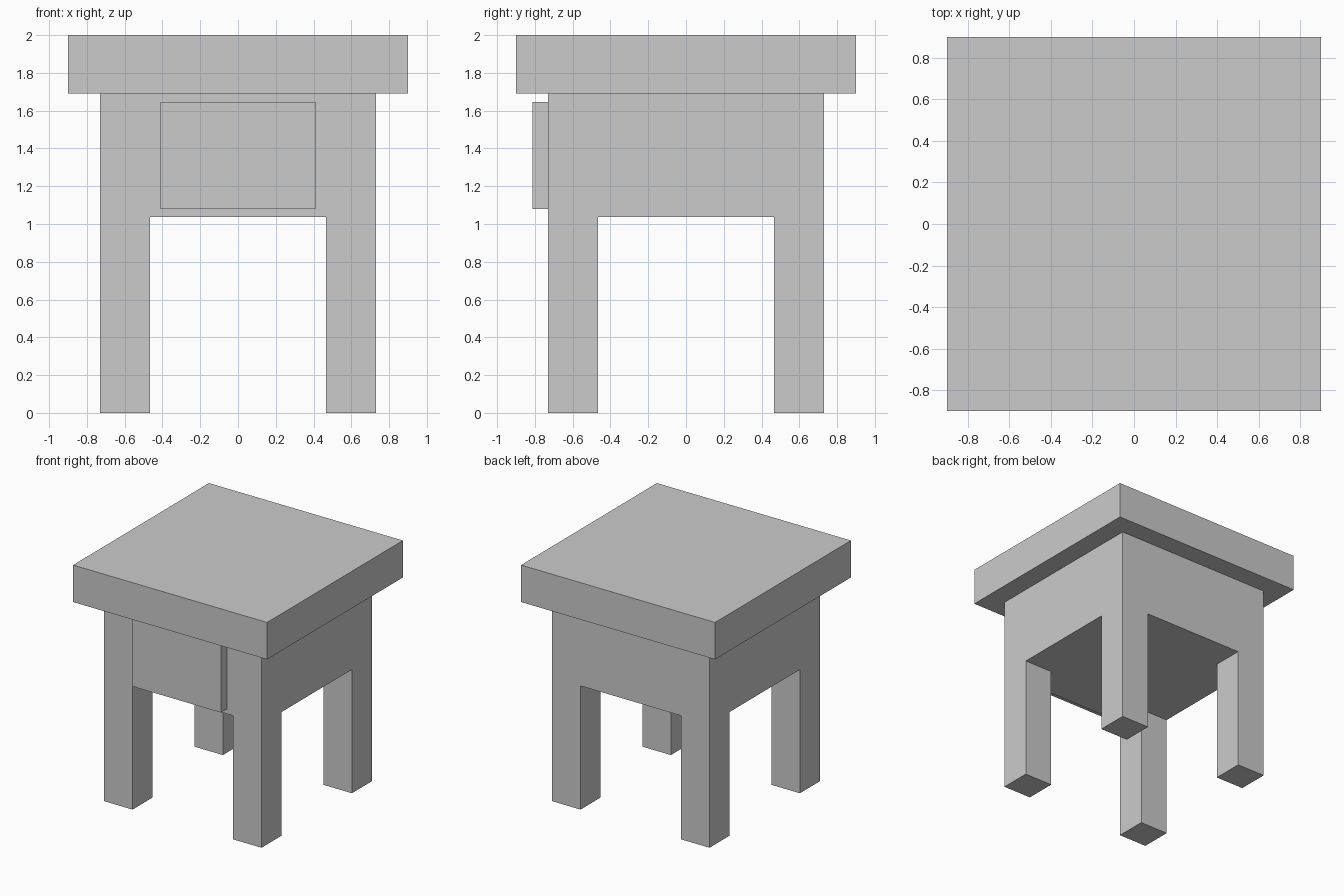
import bpy, bmesh
from mathutils import Vector

if "Cube" in bpy.data.objects:
    bpy.data.objects.remove(bpy.data.objects["Cube"])

OUTER, INNER = 0.73, 0.467      # frame half width, inner leg face
APRON_Z, TOP_Z = 1.037, 1.69    # underside of body, underside of table top


def make_object(name, bm):
    bmesh.ops.recalc_face_normals(bm, faces=bm.faces)
    mesh = bpy.data.meshes.new(name)
    bm.to_mesh(mesh)
    bm.free()
    obj = bpy.data.objects.new(name, mesh)
    bpy.context.collection.objects.link(obj)
    return obj


def box(name, low, high):
    low, high = Vector(low), Vector(high)
    bm = bmesh.new()
    bmesh.ops.create_cube(bm, size=1)
    bmesh.ops.scale(bm, vec=high - low, verts=bm.verts)
    bmesh.ops.translate(bm, vec=(low + high) / 2, verts=bm.verts)
    return make_object(name, bm)


def extrude(bm, faces, z):
    result = bmesh.ops.extrude_face_region(bm, geom=faces)
    for item in result["geom"]:
        if isinstance(item, bmesh.types.BMVert):
            item.co.z = z


# Body and four legs: a 3 x 3 plan, corners pulled down, whole plan pulled up
bm = bmesh.new()
steps = (-OUTER, -INNER, INNER, OUTER)
grid = [[bm.verts.new((x, y, APRON_Z)) for x in steps] for y in steps]
plan = {(i, j): bm.faces.new((grid[j][i], grid[j][i + 1],
                              grid[j + 1][i + 1], grid[j + 1][i]))
        for i in range(3) for j in range(3)}
corners = [plan[i, j] for i in (0, 2) for j in (0, 2)]
extrude(bm, list(plan.values()), TOP_Z)
for face in corners:
    extrude(bm, [face], 0)
# Remove the plan faces left inside the top of each leg
inside = [f for f in bm.faces
          if all(abs(v.co.z - APRON_Z) < 1e-5 for v in f.verts)
          and min(abs(c) for c in f.calc_center_median().xy) > INNER]
bmesh.ops.delete(bm, geom=inside, context='FACES_ONLY')
bmesh.ops.dissolve_limit(bm, angle_limit=0.01, verts=bm.verts, edges=bm.edges)
make_object("body_and_legs", bm)

# Overhanging table top
box("table_top", (-0.9, -0.9, TOP_Z), (0.9, 0.9, 2))

# Drawer front standing proud of the body
box("drawer_front", (-0.41, -0.813, 1.08), (0.41, -OUTER, 1.647))
